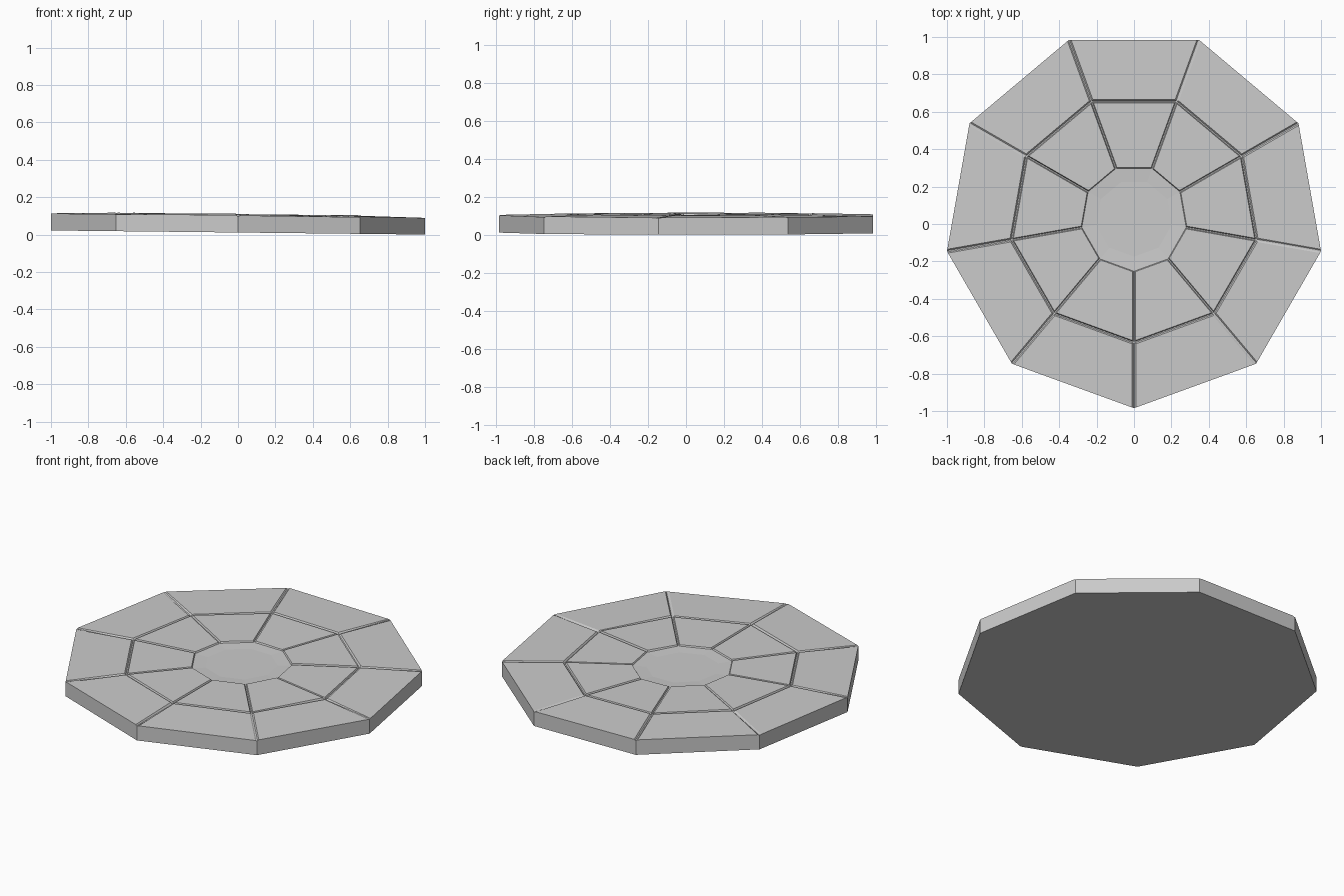
import bpy, bmesh, random
from math import cos, sin, pi

if "Cube" in bpy.data.objects:
    bpy.data.objects.remove(bpy.data.objects["Cube"])

random.seed(4)
N = 9
CY = 0.0306          # centre of the nonagon once its bounds are centred
R_OUT, R_MID, R_IN, R_FLOOR = 1.0154, 0.664, 0.28, 0.205


def ang(k):
    return -pi / 2 + 2 * pi * k / N


def place(x, y, z):
    # the whole plate leans slightly down towards +x
    return (x, y + CY, z + 0.011 * (1 - x))


def make(name, bm):
    bmesh.ops.recalc_face_normals(bm, faces=bm.faces)
    me = bpy.data.meshes.new(name)
    bm.to_mesh(me)
    bm.free()
    ob = bpy.data.objects.new(name, me)
    bpy.context.collection.objects.link(ob)
    return ob


def slab():
    # nine-sided plate with a shallow dished centre
    bm = bmesh.new()
    rings = []
    for r, z in ((R_OUT, 0), (R_OUT, 0.088), (R_IN, 0.088), (R_FLOOR, 0.084)):
        rings.append([bm.verts.new(place(r * cos(ang(k)), r * sin(ang(k)), z)) for k in range(N)])
    for a, b in zip(rings, rings[1:]):
        for k in range(N):
            j = (k + 1) % N
            bm.faces.new((a[k], a[j], b[j], b[k]))
    bm.faces.new(rings[0])
    bm.faces.new(rings[-1])
    make("base_slab", bm)


def tile(name, k, r0, r1, z0, z1, gap, bevel, rim=False):
    # bevelled wedge tile between two radii, with a small random lean
    lean = random.uniform(-0.002, 0.002)
    lift = random.uniform(-0.001, 0.001)

    def corners(inset, top):
        pts = []
        outer = r1 if rim else r1 - inset
        for r, z, s in ((r0 + inset, z0, 0), (outer, z1, 0), (outer, z1, 1), (r0 + inset, z0, 1)):
            ax, ay = r * cos(ang(k)), r * sin(ang(k))
            bx, by = r * cos(ang(k + 1)), r * sin(ang(k + 1))
            length = ((bx - ax) ** 2 + (by - ay) ** 2) ** 0.5
            t = inset / length if s == 0 else 1 - inset / length
            h = z + lift + lean * (1 if s else -1) if top else 0.0875
            pts.append(bm.verts.new(place(ax + (bx - ax) * t, ay + (by - ay) * t, h)))
        return pts

    bm = bmesh.new()
    low, high = corners(gap, False), corners(gap + bevel, True)
    for i in range(4):
        j = (i + 1) % 4
        bm.faces.new((low[i], low[j], high[j], high[i]))
    bm.faces.new(low[::-1])
    bm.faces.new(high)
    make(name, bm)


slab()
for k in range(N):
    # outer ring slopes down to the rim, inner ring is nearly level
    tile(f"outer_tile_{k + 1}", k, R_MID, R_OUT, 0.098, 0.091, 0.003, 0.008, rim=True)
    tile(f"inner_tile_{k + 1}", k, R_IN, R_MID, 0.096, 0.098, 0.003, 0.005)
